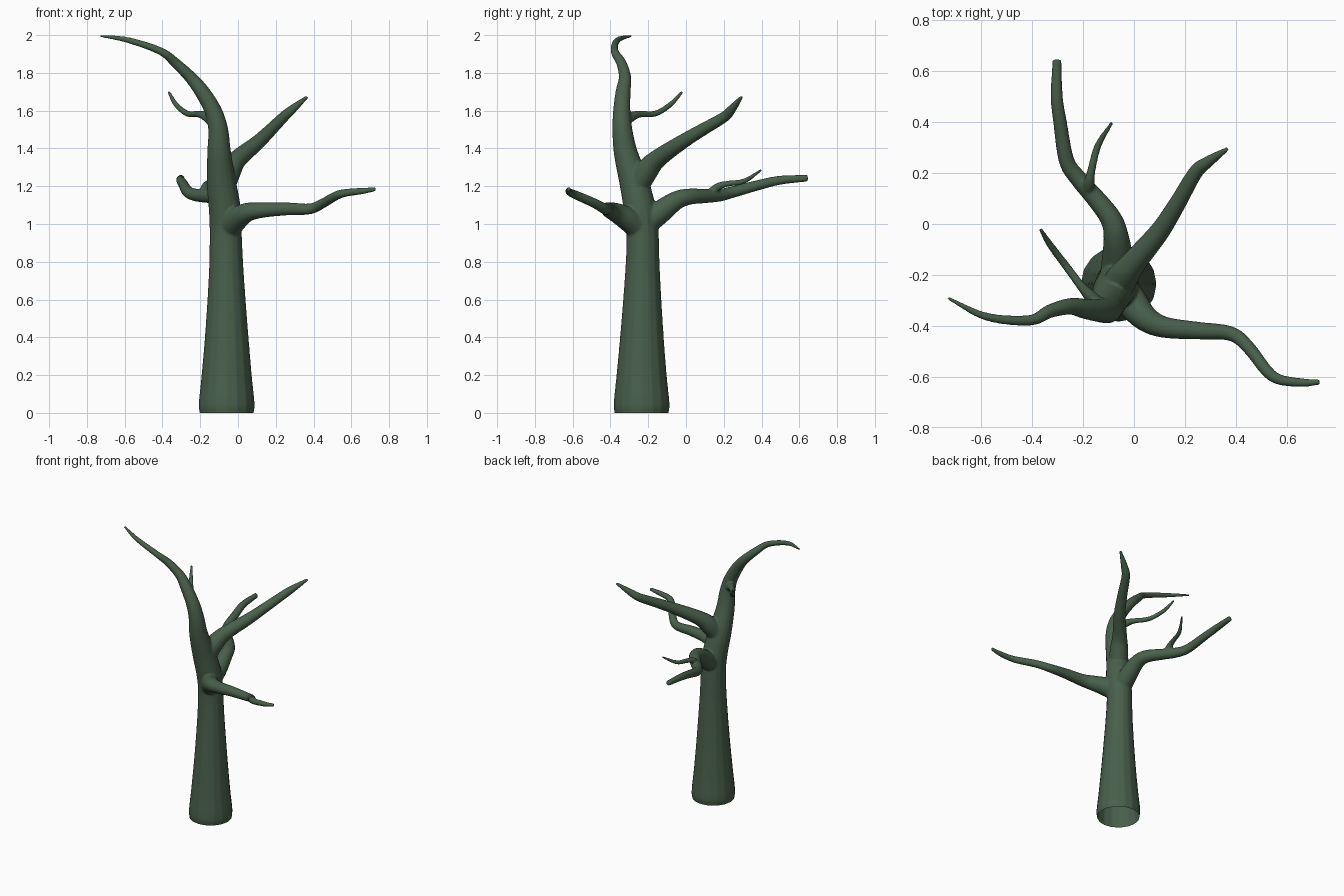
import bpy, bmesh
from mathutils import Vector

# Each limb: points of (x, y, z, radius)
trunk = [(-.06, -.235, -.06, .138), (-.06, -.235, 0, .143), (-.06, -.235, .05, .148),
         (-.06, -.235, .2, .133), (-.06, -.233, .45, .112), (-.062, -.23, .75, .092),
         (-.065, -.23, .95, .085), (-.07, -.245, 1.08, .085), (-.088, -.275, 1.22, .078),
         (-.1, -.32, 1.38, .063), (-.105, -.337, 1.5, .053), (-.132, -.34, 1.6, .046),
         (-.19, -.333, 1.7, .04), (-.25, -.323, 1.775, .033), (-.33, -.342, 1.852, .027),
         (-.41, -.378, 1.915, .021), (-.58, -.363, 1.973, .016), (-.73, -.29, 1.996, .007)]
front_right = [(-.07, -.22, .95, .065), (-.015, -.3, 1.02, .064), (.045, -.37, 1.06, .052),
               (.12, -.405, 1.073, .042), (.25, -.418, 1.08, .035), (.38, -.43, 1.08, .029),
               (.45, -.485, 1.11, .026), (.52, -.575, 1.15, .024), (.57, -.61, 1.165, .021),
               (.66, -.622, 1.175, .017), (.73, -.62, 1.185, .011)]
back_left = [(-.07, -.24, .98, .065), (-.065, -.14, 1.06, .062), (-.07, -.05, 1.125, .05),
             (-.09, .02, 1.145, .043), (-.15, .1, 1.148, .038), (-.22, .18, 1.153, .034),
             (-.265, .25, 1.17, .031), (-.29, .4, 1.21, .027), (-.303, .5, 1.232, .024),
             (-.302, .645, 1.243, .018)]
back_left_twig = [(-.18, .12, 1.15, .026), (-.175, .165, 1.195, .021), (-.165, .22, 1.213, .016),
                  (-.14, .31, 1.228, .014), (-.085, .4, 1.287, .007)]
back_right = [(-.09, -.28, 1.17, .065), (-.045, -.21, 1.28, .062), (0, -.15, 1.345, .05),
              (.1, -.03, 1.428, .04), (.17, .08, 1.495, .034), (.24, .2, 1.565, .029),
              (.285, .24, 1.605, .024), (.367, .295, 1.674, .009)]
upper_twig = [(-.13, -.33, 1.545, .036), (-.17, -.285, 1.57, .026), (-.21, -.24, 1.582, .018),
              (-.27, -.16, 1.585, .016), (-.33, -.08, 1.635, .014), (-.367, -.02, 1.7, .008)]


def smooth_path(pts, steps=5):
    """Catmull-Rom samples through the points, radius included."""
    p = [Vector(q) for q in pts]
    p = [2 * p[0] - p[1]] + p + [2 * p[-1] - p[-2]]
    out = []
    for a, b, c, d in zip(p, p[1:], p[2:], p[3:]):
        for i in range(steps):
            t = i / steps
            out.append(.5 * (2 * b + (c - a) * t + (2 * a - 5 * b + 4 * c - d) * t**2
                             + (3 * b - a - 3 * c + d) * t**3))
    return out + [p[-2]]


# Round tapered tubes for all limbs
curve = bpy.data.curves.new("tree", 'CURVE')
curve.dimensions = '3D'
curve.bevel_depth = 1
curve.bevel_resolution = 6
curve.use_fill_caps = True
for limb in (trunk, front_right, back_left, back_left_twig, back_right, upper_twig):
    path = smooth_path(limb)
    spline = curve.splines.new('POLY')
    spline.points.add(len(path) - 1)
    for point, s in zip(spline.points, path):
        point.co = (s[0], s[1], s[2], 1)
        point.radius = s[3]
tree = bpy.data.objects.new("bare_tree", curve)
bpy.context.collection.objects.link(tree)
bpy.context.view_layer.objects.active = tree
tree.select_set(True)
bpy.ops.object.convert(target='MESH')
tree = bpy.context.object

# Fuse the limbs into one skin with soft forks
remesh = tree.modifiers.new("fuse", 'REMESH')
remesh.mode = 'VOXEL'
remesh.voxel_size = .006
soften = tree.modifiers.new("soften", 'SMOOTH')
soften.factor = .5
soften.iterations = 8
bpy.ops.object.convert(target='MESH')
tree = bpy.context.object

# Cut level with the ground, leaving the trunk open below
bm = bmesh.new()
bm.from_mesh(tree.data)
bmesh.ops.bisect_plane(bm, geom=bm.verts[:] + bm.edges[:] + bm.faces[:],
                       plane_co=(0, 0, 0), plane_no=(0, 0, 1), clear_inner=True)
bm.to_mesh(tree.data)
bm.free()

# Dark green bark
bark = bpy.data.materials.new("bark")
bark.diffuse_color = (.065, .115, .07, 1)
tree.data.materials.clear()
tree.data.materials.append(bark)
bpy.ops.object.shade_smooth()
